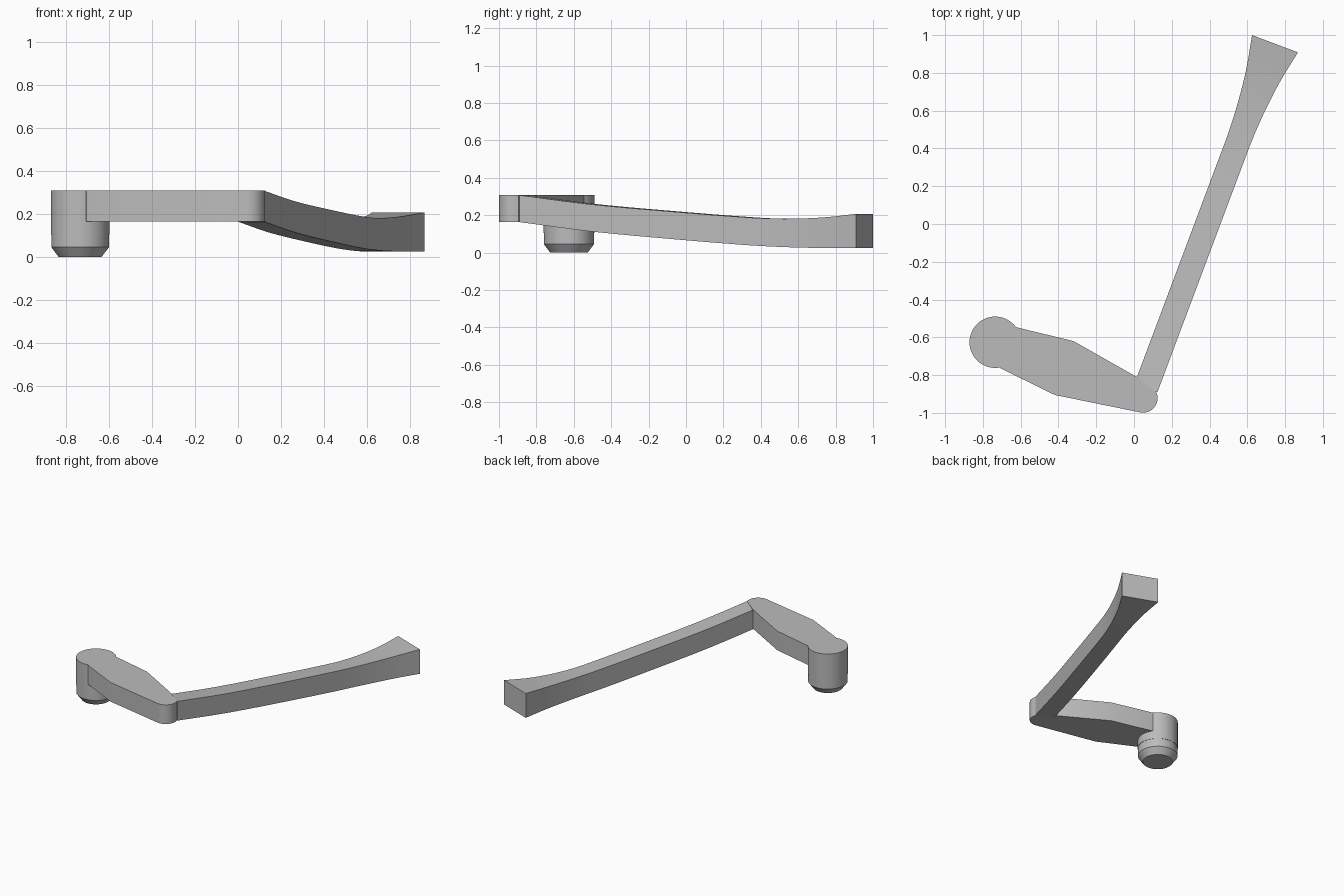
import bpy
import bmesh
import math
from mathutils import Vector

cube = bpy.data.objects.get("Cube")
if cube:
    bpy.data.objects.remove(cube)

grey = bpy.data.materials.new("plain grey")
grey.use_nodes = True
colour = (0.5, 0.5, 0.5, 1)
grey.diffuse_color = colour
grey.node_tree.nodes["Principled BSDF"].inputs["Base Color"].default_value = colour


def finish(bm, name):
    bmesh.ops.recalc_face_normals(bm, faces=bm.faces)
    mesh = bpy.data.meshes.new(name)
    bm.to_mesh(mesh)
    bm.free()
    mesh.materials.append(grey)
    obj = bpy.data.objects.new(name, mesh)
    bpy.context.collection.objects.link(obj)
    bpy.ops.object.select_all(action="DESELECT")
    obj.select_set(True)
    bpy.context.view_layer.objects.active = obj
    bpy.ops.object.shade_smooth_by_angle(angle=math.radians(25))
    return obj


def loft(name, rings):
    """Join closed rings of equal length and cap both ends."""
    bm = bmesh.new()
    loops = [[bm.verts.new(p) for p in ring] for ring in rings]
    for a, b in zip(loops, loops[1:]):
        for i in range(len(a)):
            j = (i + 1) % len(a)
            bm.faces.new((a[i], a[j], b[j], b[i]))
    bm.faces.new(loops[0][::-1])
    bm.faces.new(loops[-1])
    return finish(bm, name)


# Pivot post: sleeve, slightly narrower peg and chamfered tip
profile = [(0.1, 0), (0.134, 0.045), (0.134, 0.105), (0.136, 0.105), (0.136, 0.308)]
SIDES = 48
loft("pivot_post", [
    [(-0.735 + r * math.cos(math.tau * i / SIDES),
      -0.626 + r * math.sin(math.tau * i / SIDES), z) for i in range(SIDES)]
    for r, z in profile])

# Short arm: flat plate with a rounded outer corner
outline = [(-0.735, -0.57), (-0.63, -0.545), (-0.32, -0.62), (0.015, -0.81),
           (0.122, -0.895)]
corner = Vector((0.048, -0.922))
outline += [(corner.x + 0.077 * math.cos(a), corner.y + 0.077 * math.sin(a))
            for a in (math.radians(-10 * k) for k in range(0, 11))]
outline += [(-0.42, -0.905), (-0.705, -0.765), (-0.735, -0.7)]
loft("short_arm", [[(x, y, z) for x, y in outline] for z in (0.165, 0.308)])

# Long arm: sagging beam that flares into a square end
along = Vector((0.351, 0.936, 0))
across = Vector((0.936, -0.351, 0))
# distance along, half width, bottom, top
stations = [(-0.79, 0.065, 0.163, 0.307), (-0.373, 0.065, 0.112, 0.257),
            (0.161, 0.065, 0.066, 0.213), (0.48, 0.065, 0.042, 0.19),
            (0.64, 0.066, 0.033, 0.182), (0.81, 0.076, 0.027, 0.182),
            (0.98, 0.096, 0.025, 0.19), (1.156, 0.13, 0.025, 0.207)]


def spline(k, t):
    """Smooth blend between stations k and k + 1."""
    p1, p2 = stations[k], stations[k + 1]
    p0, p3 = stations[max(k - 1, 0)], stations[min(k + 2, len(stations) - 1)]
    s = p1[0] + (p2[0] - p1[0]) * t
    span = p2[0] - p1[0]
    values = [s]
    for c in (1, 2, 3):
        m1 = (p2[c] - p0[c]) / (p2[0] - p0[0]) * span
        m2 = (p3[c] - p1[c]) / (p3[0] - p1[0]) * span
        values.append((2 * t**3 - 3 * t**2 + 1) * p1[c] + (t**3 - 2 * t**2 + t) * m1
                      + (3 * t**2 - 2 * t**3) * p2[c] + (t**3 - t**2) * m2)
    return values


STEPS = 4
samples = [spline(k, i / STEPS) for k in range(len(stations) - 1) for i in range(STEPS)]
samples.append(stations[-1])
rings = []
for s, half, low, high in samples:
    centre = along * s + across * 0.364
    rings.append([centre + across * side * half + Vector((0, 0, z))
                  for side, z in ((-1, low), (1, low), (1, high), (-1, high))])
loft("long_arm", rings)
